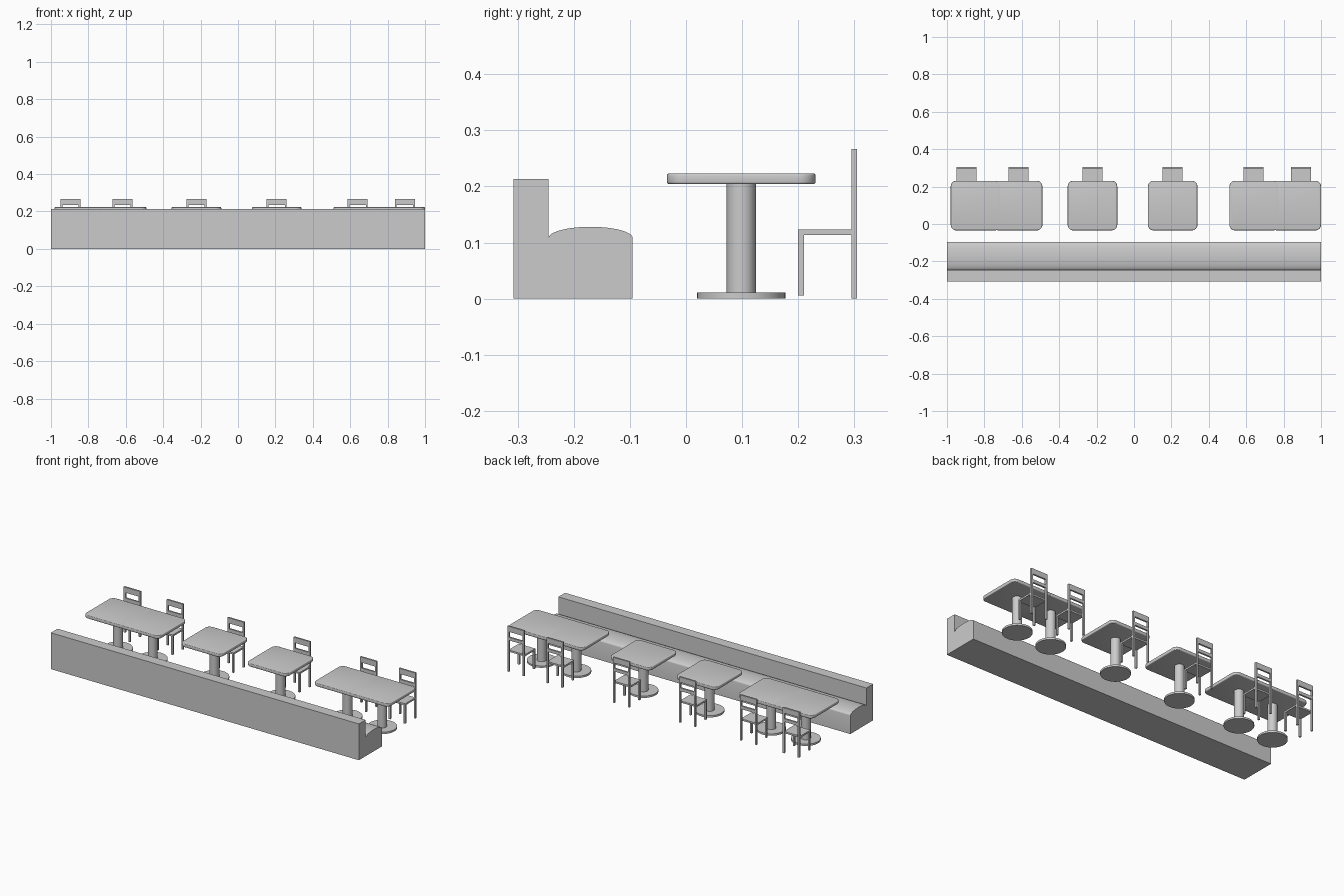
import bpy, bmesh, math
from mathutils import Vector

cube = bpy.data.objects.get("Cube")
if cube:
    bpy.data.objects.remove(cube, do_unlink=True)

grey = bpy.data.materials.new("plain grey")
grey.use_nodes = True
colour = (0.6, 0.6, 0.6, 1)
grey.diffuse_color = colour
grey.node_tree.nodes["Principled BSDF"].inputs["Base Color"].default_value = colour


def finish(name, bm, smooth=False):
    bmesh.ops.recalc_face_normals(bm, faces=bm.faces)
    mesh = bpy.data.meshes.new(name)
    bm.to_mesh(mesh)
    bm.free()
    mesh.materials.append(grey)
    obj = bpy.data.objects.new(name, mesh)
    bpy.context.collection.objects.link(obj)
    if smooth:
        bpy.ops.object.select_all(action='DESELECT')
        obj.select_set(True)
        bpy.context.view_layer.objects.active = obj
        bpy.ops.object.shade_smooth_by_angle(angle=math.radians(35))
    return obj


def extrude_outline(bm, points, offset):
    face = bm.faces.new([bm.verts.new(p) for p in points])
    new = bmesh.ops.extrude_face_region(bm, geom=[face])["geom"]
    bmesh.ops.translate(bm, vec=offset, verts=[v for v in new if isinstance(v, bmesh.types.BMVert)])


def box(bm, x0, x1, y0, y1, z0, z1):
    extrude_outline(bm, [(x0, y0, z0), (x1, y0, z0), (x1, y1, z0), (x0, y1, z0)], Vector((0, 0, z1 - z0)))


def cylinder(bm, x, y, radius, z0, z1):
    ring = [math.tau * i / 40 for i in range(40)]
    extrude_outline(bm, [(x + radius * math.cos(a), y + radius * math.sin(a), z0) for a in ring],
                    Vector((0, 0, z1 - z0)))


# Long bench: one profile with a domed cushion, extruded along x
def bench():
    profile = [(-0.307, 0), (-0.307, 0.213), (-0.245, 0.213)]
    for i in range(25):
        a = math.pi * (1 - i / 24)
        profile.append((-0.17 + 0.075 * math.cos(a), 0.108 + 0.02 * math.sin(a)))
    profile.append((-0.095, 0))
    bm = bmesh.new()
    extrude_outline(bm, [(-1, y, z) for y, z in profile], Vector((2, 0, 0)))
    finish("bench", bm, True)


# Pedestal table: rounded top, column and disc foot
def table(x):
    half, radius, y = 0.1325, 0.03, 0.0985
    bm = bmesh.new()
    box(bm, x - half, x + half, y - half, y + half, 0.204, 0.223)
    upright = [e for e in bm.edges if abs(e.verts[0].co.z - e.verts[1].co.z) > 0.01]
    bmesh.ops.bevel(bm, geom=upright, offset=radius, segments=8, profile=0.5, affect='EDGES')
    rims = [e for e in bm.edges if abs(e.verts[0].co.z - e.verts[1].co.z) < 0.001]
    bmesh.ops.bevel(bm, geom=rims, offset=0.004, segments=3, profile=0.5, affect='EDGES')
    finish("table_top", bm, True)
    bm = bmesh.new()
    cylinder(bm, x, y, 0.026, 0.011, 0.205)
    finish("table_column", bm, True)
    bm = bmesh.new()
    cylinder(bm, x, y, 0.079, 0, 0.011)
    finish("table_foot", bm, True)


# Chair: seat, four legs, two back rails
def chair(x):
    half, leg = 0.0535, 0.01
    bm = bmesh.new()
    box(bm, x - half, x + half, 0.2, 0.296, 0.113, 0.123)
    finish("chair_seat", bm)
    bm = bmesh.new()
    for x0 in (x - half, x + half - leg):
        box(bm, x0, x0 + leg, 0.2, 0.21, 0.006, 0.114)
        box(bm, x0, x0 + leg, 0.295, 0.305, 0, 0.267)
    finish("chair_legs", bm)
    bm = bmesh.new()
    for z0, z1 in ((0.235, 0.267), (0.185, 0.203)):
        box(bm, x - half + leg, x + half - leg, 0.295, 0.305, z0, z1)
    finish("chair_back_rails", bm)


bench()
for x in (-0.8475, -0.6225, -0.222, 0.207, 0.6425, 0.8675):
    table(x)
for x in (-0.895, -0.617, -0.222, 0.207, 0.64, 0.892):
    chair(x)
